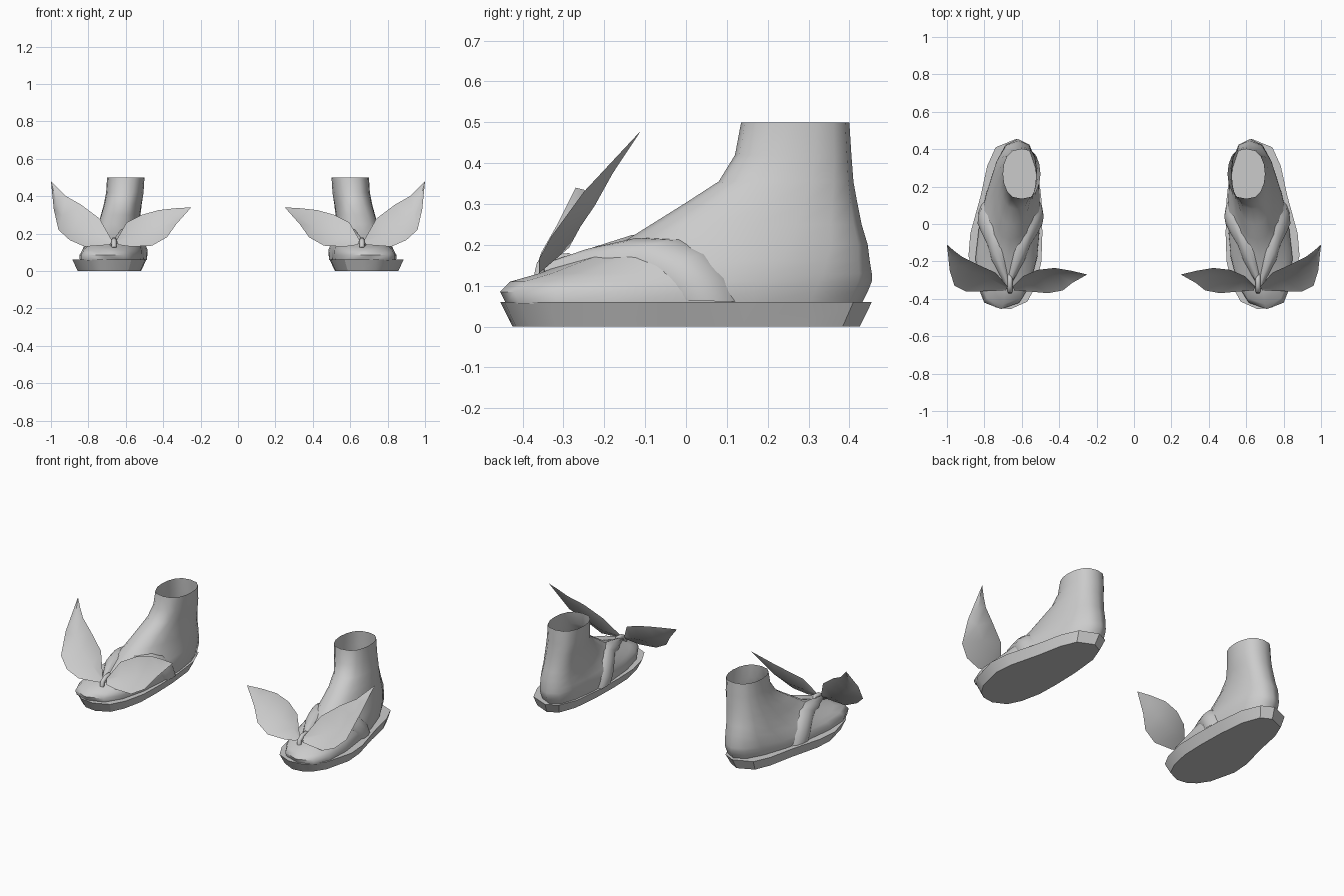
import bpy, bmesh, math
from mathutils import Vector
from mathutils.bvhtree import BVHTree

if "Cube" in bpy.data.objects:
    bpy.data.objects.remove(bpy.data.objects["Cube"])

grey = bpy.data.materials.new("plain_grey")
grey.diffuse_color = (0.6, 0.6, 0.6, 1)
grey.use_nodes = True
grey.node_tree.nodes["Principled BSDF"].inputs["Base Color"].default_value = grey.diffuse_color


def finish(obj, angle=40):
    """Colour, shade and mirror a part to make the pair."""
    obj.data.materials.append(grey)
    bpy.ops.object.select_all(action='DESELECT')
    obj.select_set(True)
    bpy.context.view_layer.objects.active = obj
    if obj.type == 'MESH':
        bpy.ops.object.shade_smooth_by_angle(angle=math.radians(angle))
    obj.modifiers.new("pair", 'MIRROR')


def loft(name, rows, closed=False, caps=False, angle=40):
    """Skin a list of point rows with quads."""
    bm = bmesh.new()
    grid = [[bm.verts.new(p) for p in row] for row in rows]
    n = len(rows[0])
    for a, b in zip(grid, grid[1:]):
        for i in range(n if closed else n - 1):
            j = (i + 1) % n
            bm.faces.new((a[i], a[j], b[j], b[i]))
    if caps:
        bm.faces.new(grid[0][::-1])
        bm.faces.new(grid[-1])
    bmesh.ops.remove_doubles(bm, verts=bm.verts, dist=0.0005)
    bmesh.ops.recalc_face_normals(bm, faces=bm.faces)
    mesh = bpy.data.meshes.new(name)
    bm.to_mesh(mesh)
    tree = BVHTree.FromBMesh(bm)
    bm.free()
    obj = bpy.data.objects.new(name, mesh)
    bpy.context.collection.objects.link(obj)
    finish(obj, angle)
    return tree


def lerp(a, b, t):
    return a + (b - a) * t


# Foot: level slices (z, front y, back y, front centre x, front half width,
# back centre x, back half width), open at the ankle
slices = [
    (0.055, -0.44, 0.43, 0.71, 0.195, 0.62, 0.125),
    (0.085, -0.455, 0.445, 0.71, 0.195, 0.62, 0.13),
    (0.11, -0.43, 0.455, 0.70, 0.185, 0.62, 0.13),
    (0.13, -0.36, 0.455, 0.69, 0.17, 0.62, 0.13),
    (0.16, -0.28, 0.45, 0.68, 0.145, 0.62, 0.13),
    (0.20, -0.165, 0.445, 0.67, 0.115, 0.62, 0.125),
    (0.25, -0.085, 0.43, 0.66, 0.10, 0.615, 0.12),
    (0.30, -0.005, 0.42, 0.65, 0.09, 0.61, 0.115),
    (0.355, 0.08, 0.41, 0.63, 0.09, 0.605, 0.11),
    (0.42, 0.12, 0.405, 0.61, 0.095, 0.60, 0.105),
    (0.50, 0.135, 0.40, 0.60, 0.10, 0.60, 0.10),
]


def slice_ring(z, yf, yb, cf, wf, cb, wb, n=16):
    ring = []
    for i in range(n):
        a = 2 * math.pi * i / n
        s = (1 - math.cos(a)) / 2
        side = math.copysign(abs(math.sin(a)) ** 0.75, math.sin(a))
        ring.append((lerp(cf, cb, s) + lerp(wf, wb, s) * side, lerp(yf, yb, s), z))
    return ring


foot = loft("foot", [slice_ring(*s) for s in slices], closed=True, angle=60)

# Sole: flared slab following the footprint
outline = [(0.66, -0.455), (0.74, -0.445), (0.79, -0.41), (0.84, -0.34), (0.885, -0.17),
           (0.875, -0.05), (0.82, 0.15), (0.785, 0.31), (0.74, 0.41), (0.63, 0.455),
           (0.56, 0.42), (0.515, 0.31), (0.495, 0.13), (0.49, -0.05), (0.495, -0.20),
           (0.525, -0.33), (0.57, -0.415)]
bottom = [(0.69 + (x - 0.69) * 0.86, 0.005 + (y - 0.005) * 0.935, 0) for x, y in outline]
loft("sole", [bottom, [(x, y, 0.06) for x, y in outline]], closed=True, caps=True, angle=30)

# Straps: padded bands laid on the foot, (upper edge, lower edge)
band = [
    ((0.80, 0.13, 0.06), (0.88, 0.00, 0.06)),
    ((0.80, 0.10, 0.12), (0.86, -0.02, 0.10)),
    ((0.78, 0.05, 0.18), (0.83, -0.06, 0.14)),
    ((0.75, -0.01, 0.215), (0.78, -0.13, 0.165)),
    ((0.72, -0.10, 0.22), (0.76, -0.20, 0.16)),
    ((0.69, -0.20, 0.19), (0.72, -0.27, 0.147)),
    ((0.665, -0.33, 0.15), (0.68, -0.35, 0.14)),
]
for name, side in (("outer_strap", 1), ("inner_strap", -1)):
    rows = []
    for up, low in band:
        row = []
        for t, lift in ((0, -0.006), (0.2, 0.014), (0.5, 0.02), (0.8, 0.014), (1, -0.006)):
            p = Vector(up).lerp(Vector(low), t)
            if side < 0:
                p.x = 1.345 - p.x
            hit, normal, _, _ = foot.find_nearest(p)
            if normal.dot(Vector((side, 0, 1))) < 0:
                normal = -normal
            row.append(hit + normal * lift)
        rows.append(row)
    loft(name, rows, angle=60)

# Toe loop holding the straps and leaves together
curve = bpy.data.curves.new("toe_loop", 'CURVE')
curve.dimensions = '3D'
curve.bevel_depth = 0.014
curve.bevel_resolution = 1
curve.use_fill_caps = True
path = [(-0.36, 0.125), (-0.355, 0.15), (-0.33, 0.165), (-0.29, 0.168), (-0.265, 0.15)]
spline = curve.splines.new('POLY')
spline.points.add(len(path) - 1)
for point, (y, z) in zip(spline.points, path):
    point.co = (0.663, y, z, 1)
loop = bpy.data.objects.new("toe_loop", curve)
bpy.context.collection.objects.link(loop)
finish(loop)

# Leaves: cupped sheets, (upper edge, lower edge) from stem to tip
outer_leaf = [
    ((0.675, -0.335, 0.165), (0.685, -0.355, 0.14)),
    ((0.74, -0.26, 0.28), (0.82, -0.36, 0.13)),
    ((0.84, -0.215, 0.355), (0.90, -0.36, 0.165)),
    ((0.92, -0.175, 0.40), (0.96, -0.33, 0.22)),
    ((0.96, -0.145, 0.44), (0.985, -0.25, 0.33)),
    ((1.0, -0.11, 0.48), (1.0, -0.11, 0.48)),
]
inner_leaf = [
    ((0.65, -0.335, 0.165), (0.64, -0.355, 0.14)),
    ((0.595, -0.28, 0.26), (0.57, -0.36, 0.13)),
    ((0.515, -0.245, 0.30), (0.46, -0.37, 0.135)),
    ((0.425, -0.235, 0.325), (0.38, -0.355, 0.18)),
    ((0.335, -0.25, 0.335), (0.33, -0.315, 0.25)),
    ((0.25, -0.27, 0.34), (0.25, -0.27, 0.34)),
]
for name, leaf in (("outer_leaf", outer_leaf), ("inner_leaf", inner_leaf)):
    rows = []
    for up, low in leaf:
        up, low = Vector(up), Vector(low)
        mid = (up + low) / 2 + Vector((0, 0.12, -0.06)) * (up - low).length
        rows.append([up, mid, low])
    loft(name, rows, angle=60)
